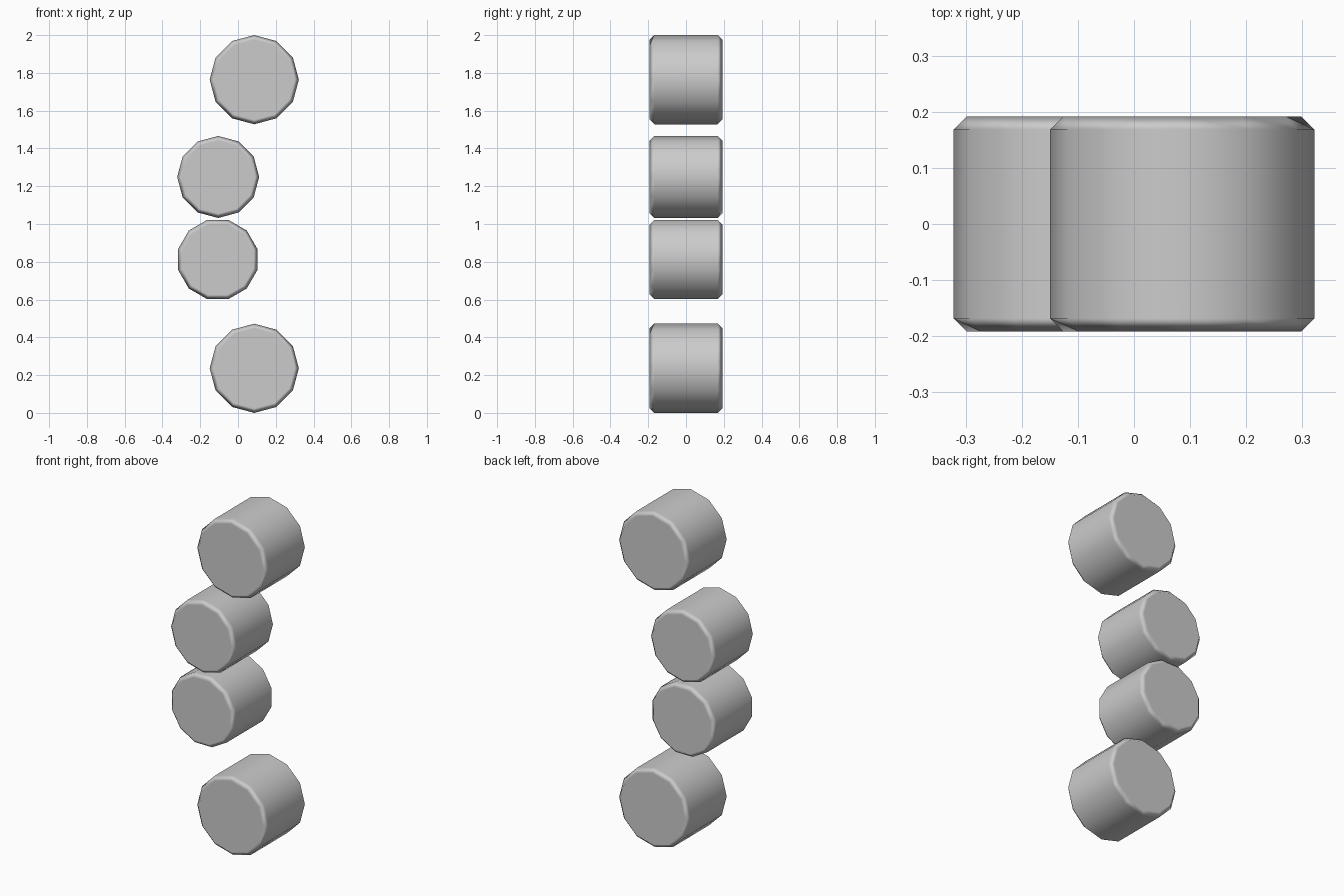
import bpy
import bmesh
import math

cube = bpy.data.objects.get("Cube")
if cube:
    bpy.data.objects.remove(cube, do_unlink=True)

SIDES = 12
HALF_DEPTH = 0.192
CHAMFER = 0.024

# Single grey finish
grey = bpy.data.materials.new("plain grey")
grey.use_nodes = True
colour = (0.6, 0.6, 0.6, 1)
grey.diffuse_color = colour
grey.node_tree.nodes["Principled BSDF"].inputs["Base Color"].default_value = colour


def roller(name, x, z, radius, turn):
    """Twelve-sided roller lying along y, with chamfered rims and flat caps."""
    bm = bmesh.new()
    profile = [(radius - CHAMFER, -HALF_DEPTH), (radius, CHAMFER - HALF_DEPTH),
               (radius, HALF_DEPTH - CHAMFER), (radius - CHAMFER, HALF_DEPTH)]
    rings = []
    for r, y in profile:
        angles = [turn + math.tau * i / SIDES for i in range(SIDES)]
        rings.append([bm.verts.new((r * math.cos(a), y, r * math.sin(a))) for a in angles])
    for a, b in zip(rings, rings[1:]):
        for i in range(SIDES):
            j = (i + 1) % SIDES
            bm.faces.new((a[i], a[j], b[j], b[i]))
    bm.faces.new(rings[0])
    bm.faces.new(rings[-1])
    bmesh.ops.recalc_face_normals(bm, faces=bm.faces)
    for face in bm.faces:
        face.smooth = True

    mesh = bpy.data.meshes.new(name)
    bm.to_mesh(mesh)
    bm.free()
    mesh.materials.append(grey)
    obj = bpy.data.objects.new(name, mesh)
    obj.location = (x, 0, z)
    bpy.context.collection.objects.link(obj)
    # Keeps caps flat while the rims stay softly shaded
    obj.modifiers.new("flat caps", 'WEIGHTED_NORMAL').weight = 100


# Large outer rollers and small inner rollers
roller("top_roller", 0.086, 1.764, 0.236, 0)
roller("upper_middle_roller", -0.105, 1.249, 0.217, 0)
roller("lower_middle_roller", -0.107, 0.812, 0.217, math.pi / SIDES)
roller("bottom_roller", 0.086, 0.236, 0.236, 0)
